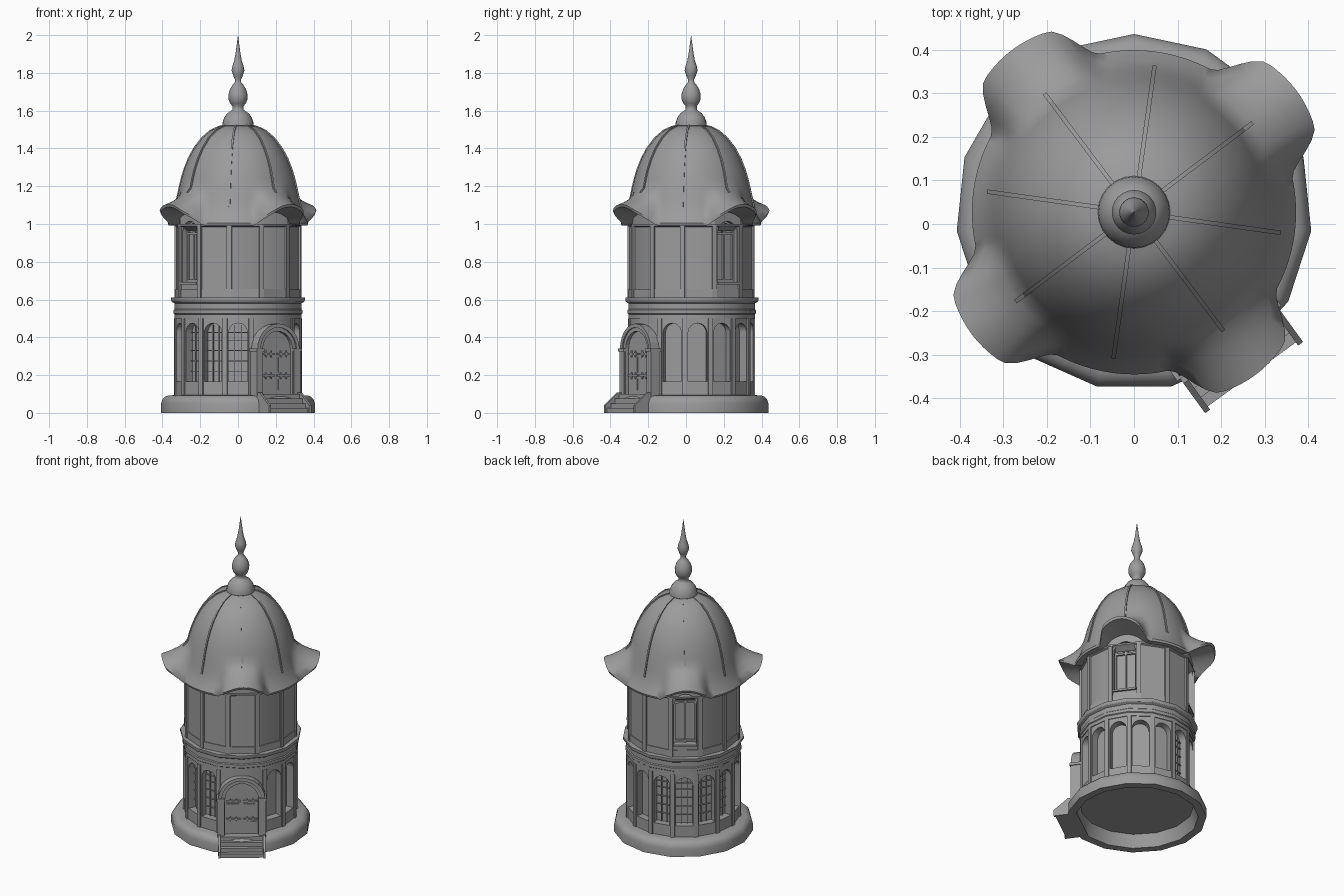
import bpy, bmesh
from math import sin, cos, pi, radians

if "Cube" in bpy.data.objects:
    bpy.data.objects.remove(bpy.data.objects["Cube"])

CX, CY = 0.0, 0.027          # tower axis
DOOR, TURN = 36.0, 37.0      # door bearing and upper storey bearing, degrees from the front

STONE = bpy.data.materials.new("dark_stone")
STONE.diffuse_color = (.33, .33, .33, 1)
STONE.use_nodes = True
STONE.node_tree.nodes["Principled BSDF"].inputs["Base Color"].default_value = STONE.diffuse_color


def pt(a, u, n, z):
    """Point at bearing a: u sideways, n outward from the axis, z up."""
    a = radians(a)
    return (CX + n * sin(a) + u * cos(a), CY - n * cos(a) + u * sin(a), z)


def finish(name, bm, smooth=30):
    bmesh.ops.remove_doubles(bm, verts=bm.verts, dist=1e-5)
    bmesh.ops.recalc_face_normals(bm, faces=bm.faces)
    me = bpy.data.meshes.new(name)
    bm.to_mesh(me)
    bm.free()
    me.materials.append(STONE)
    ob = bpy.data.objects.new(name, me)
    bpy.context.collection.objects.link(ob)
    bpy.ops.object.select_all(action='DESELECT')
    ob.select_set(True)
    bpy.context.view_layer.objects.active = ob
    bpy.ops.object.shade_smooth_by_angle(angle=radians(smooth))
    return ob


def face(bm, pts):
    return bm.faces.new([bm.verts.new(p) for p in pts])


def grid(bm, rings):
    """Skin a list of closed rings of points."""
    vs = [[bm.verts.new(p) for p in r] for r in rings]
    m = len(vs[0])
    for r, s in zip(vs, vs[1:]):
        for i in range(m):
            j = (i + 1) % m
            bm.faces.new((r[i], r[j], s[j], s[i]))
    return vs


def lathe(name, prof, segs, start=0.0, smooth=30):
    bm = bmesh.new()
    grid(bm, [[pt(start + 360 * i / segs, 0, r, z) for i in range(segs)] for r, z in prof])
    return finish(name, bm, smooth)


def slab(bm, a, poly, n0, n1):
    """Extrude a (u, z) polygon outward from n0 to n1."""
    lo, hi = [[pt(a, u, n, z) for u, z in poly] for n in (n0, n1)]
    v = grid(bm, [lo, hi])
    bm.faces.new(v[0])
    bm.faces.new(v[1])


def box(bm, a, u0, u1, n0, n1, z0, z1):
    slab(bm, a, [(u0, z0), (u1, z0), (u1, z1), (u0, z1)], n0, n1)


def arch(w, z0, spring, k=12):
    """Open arch outline from bottom left over the top to bottom right."""
    h = w / 2
    return ([(-h, z0)] + [(-h * cos(pi * i / k), spring + h * sin(pi * i / k))
            for i in range(k + 1)] + [(h, z0)])


def arched_panel(bm, a, n, width, zlo, zhi, w, z0, spring, depth):
    """Flat wall panel with a recessed arched niche."""
    h, W = w / 2, width / 2
    out = arch(w, z0, spring)
    rect = lambda u0, u1, b, t: face(bm, [pt(a, u, n, z) for u, z in
                                          ((u0, b), (u1, b), (u1, t), (u0, t))])
    rect(-W, -h, zlo, zhi)
    rect(h, W, zlo, zhi)
    rect(-h, h, zlo, z0)
    for (u, z), (v, y) in zip(out[1:-2], out[2:-1]):
        face(bm, [pt(a, u, n, z), pt(a, v, n, y), pt(a, v, n, zhi), pt(a, u, n, zhi)])
    for (u, z), (v, y) in zip(out, out[1:] + out[:1]):
        face(bm, [pt(a, u, n, z), pt(a, v, n, y), pt(a, v, n - depth, y), pt(a, u, n - depth, z)])
    face(bm, [pt(a, u, n - depth, z) for u, z in out])


def arch_band(bm, a, wi, wo, z0, spring, n0, n1):
    inner, outer = arch(wi, z0, spring), arch(wo, z0, spring)
    for i in range(len(inner) - 1):
        slab(bm, a, [inner[i], inner[i + 1], outer[i + 1], outer[i]], n0, n1)


# Plinth, hollow underneath, with the floor inside it
lathe("plinth", [(.335, .08), (.36, 0), (.409, 0), (.409, .05), (.403, .07), (.39, .085),
                 (.372, .092), (.32, .095)], 15, 12)
bm = bmesh.new()
face(bm, [pt(12 + 24 * i, 0, .335, .08) for i in range(15)])
finish("floor", bm)

# Lower storey: fifteen sides, two of them behind the door
R1 = .333
AP1, W1 = R1 * cos(pi / 15), 2 * R1 * sin(pi / 15)
wall, bars, posts = bmesh.new(), bmesh.new(), bmesh.new()
for k in range(15):
    a = 24 * k
    if k != 1:
        box(posts, a + 12, -.013, .013, .31, R1 + .005, .09, .50)
    if k in (1, 2):
        face(wall, [pt(a, u, AP1, z) for u, z in
                    ((-W1 / 2, .09), (W1 / 2, .09), (W1 / 2, .52), (-W1 / 2, .52))])
        continue
    arched_panel(wall, a, AP1, W1, .09, .52, .1, .165, .425, .045)
    if k == 0 or k > 7:      # glazing bars
        for u in (-.017, .017):
            box(bars, a, u - .002, u + .002, AP1 - .046, AP1 - .036, .165, .465)
        for z in (.22, .275, .33, .385, .425):
            box(bars, a, -.05, .05, AP1 - .046, AP1 - .036, z - .002, z + .002)
finish("lower_wall", wall)
finish("lower_glazing_bars", bars)
finish("lower_pilasters", posts)

# Moulded band between storeys
lathe("middle_cornice", [(.32, .50), (.338, .50), (.338, .522), (.343, .526), (.343, .545),
                         (.338, .55), (.338, .58), (.352, .588), (.356, .595), (.356, .61),
                         (.335, .612), (.29, .612)], 15, 12)

# Door: leaves, straps, surround
door = bmesh.new()
slab(door, DOOR, arch(.2, .1, .335), .30, .338)
for s in (-1, 1):
    box(door, DOOR, s * .052 - .037, s * .052 + .037, .33, .342, .12, .18)
    box(door, DOOR, s * .052 - .037, s * .052 + .037, .33, .342, .215, .295)
    for z in (.197, .312):   # strap hinges with curled ends
        box(door, DOOR, s * .05 - .042, s * .05 + .042, .33, .346, z - .005, z + .005)
        for u in (.03, .065):
            slab(door, DOOR, [(s * u, z - .018), (s * (u + .012), z), (s * u, z + .018),
                              (s * (u - .004), z)], .33, .346)
finish("door", door)
frame = bmesh.new()
arch_band(frame, DOOR, .195, .255, .1, .335, .30, .358)
arch_band(frame, DOOR, .235, .275, .335, .335, .30, .366)
for s in (-.122, .122):
    box(frame, DOOR, s - .02, s + .02, .30, .366, .09, .325)
    box(frame, DOOR, s - .025, s + .025, .30, .372, .325, .342)
finish("door_surround", frame)

# Entrance steps with side stringers
steps = bmesh.new()
for i in range(4):
    box(steps, DOOR, -.125, .125, .33, .46 - .026 * i, 0, .025 * (i + 1))
side = [(.34, 0), (.469, 0), (.469, .04), (.385, .108), (.34, .108)]
for s in (-.132, .132):
    v = grid(steps, [[pt(DOOR, s + d, n, z) for n, z in side] for d in (-.007, .007)])
    steps.faces.new(v[0])
    steps.faces.new(v[1])
finish("entrance_steps", steps)

# Upper storey: twelve sides, arched windows on every third one, blank above the door
R2 = .33
AP2, W2 = R2 * cos(pi / 12), 2 * R2 * sin(pi / 12)
wall, bars, posts = bmesh.new(), bmesh.new(), bmesh.new()
for k in range(12):
    a = TURN + 30 * k
    box(posts, a + 15, -.013, .013, .29, R2 + .007, .61, 1.0)
    box(posts, a, -W2 / 2, W2 / 2, AP2 - .01, AP2 + .005, .61, .655)
    if k % 3 or k == 0:
        face(wall, [pt(a, u, AP2, z) for u, z in
                    ((-W2 / 2, .6), (W2 / 2, .6), (W2 / 2, 1.06), (-W2 / 2, 1.06))])
        continue
    arched_panel(wall, a, AP2, W2, .6, 1.08, .13, .69, .95, .04)
    n0, n1 = AP2 - .042, AP2 - .028
    arch_band(bars, a, .11, .13, .69, .95, n0, n1)
    box(bars, a, -.004, .004, n0, n1, .69, 1.0)
    for z in (.70, .95):
        box(bars, a, -.06, .06, n0, n1, z - .006, z + .006)
    for s in (-1, 1):        # fanlight spokes
        slab(bars, a, [(0, .948), (s * .04, .99), (s * .037, .993), (0, .953)], n0, n1)
    box(posts, a, -.07, .07, AP2 - .01, AP2 + .012, .68, .692)
finish("upper_wall", wall)
finish("upper_glazing_bars", bars)
finish("upper_posts", posts)

# Roof: dome flaring into low eaves, with four raised hoods over the windows
CROWN = [(.06, 1.525), (.1, 1.515), (.143, 1.495), (.19, 1.455), (.232, 1.4), (.262, 1.345),
         (.284, 1.29), (.299, 1.24), (.311, 1.19)]
LOW = [(.322, 1.14), (.334, 1.09), (.35, 1.045), (.372, 1.005), (.368, .992), (.31, .995)]
HOOD = [(.335, 1.165), (.375, 1.14), (.42, 1.12), (.466, 1.105), (.46, 1.09), (.31, 1.06)]


def roof_profile(a):
    d = abs((a - TURN + 45) % 90 - 45)
    t = min(1, max(0, (25 - d) / 14))
    wr = t * t * (3 - 2 * t) * (.93 + .07 * cos(radians(d * 8)))
    wz = cos(radians(d / 23 * 90)) if d < 23 else 0
    return CROWN + [(r + (R - r) * wr, z + (Z - z) * wz) for (r, z), (R, Z) in zip(LOW, HOOD)]


bm = bmesh.new()
N = 144
cols = [roof_profile(TURN + 360 * i / N) for i in range(N)]
grid(bm, [[pt(TURN + 360 * i / N, 0, *cols[i][j]) for i in range(N)] for j in range(len(cols[0]))])
finish("dome_roof", bm, 45)

# Dome ribs
bm = bmesh.new()
for k in range(8):
    a = TURN + 45 * k
    path = roof_profile(a)[:10 + (k % 2)]
    grid(bm, [[pt(a, u, r + o, z + o * .5) for u, o in
               ((-.005, -.012), (-.005, .006), (.005, .006), (.005, -.012))] for r, z in path])
finish("dome_ribs", bm)

# Cornice under the eaves
lathe("eaves_cornice", [(.30, .965), (.33, .985), (.34, .99), (.34, 1.0), (.30, 1.0)], 12, TURN + 15)

# Finial
lathe("finial", [(.07, 1.51), (.083, 1.522), (.081, 1.54), (.072, 1.565), (.056, 1.587), (.036, 1.6),
                 (.03, 1.605), (.03, 1.625), (.041, 1.638), (.05, 1.66), (.051, 1.685), (.042, 1.715),
                 (.028, 1.737), (.017, 1.75), (.016, 1.765), (.025, 1.785), (.034, 1.812),
                 (.03, 1.835), (.02, 1.865), (.012, 1.91), (.006, 1.955), (.0003, 2.0)], 24, 0, 50)
